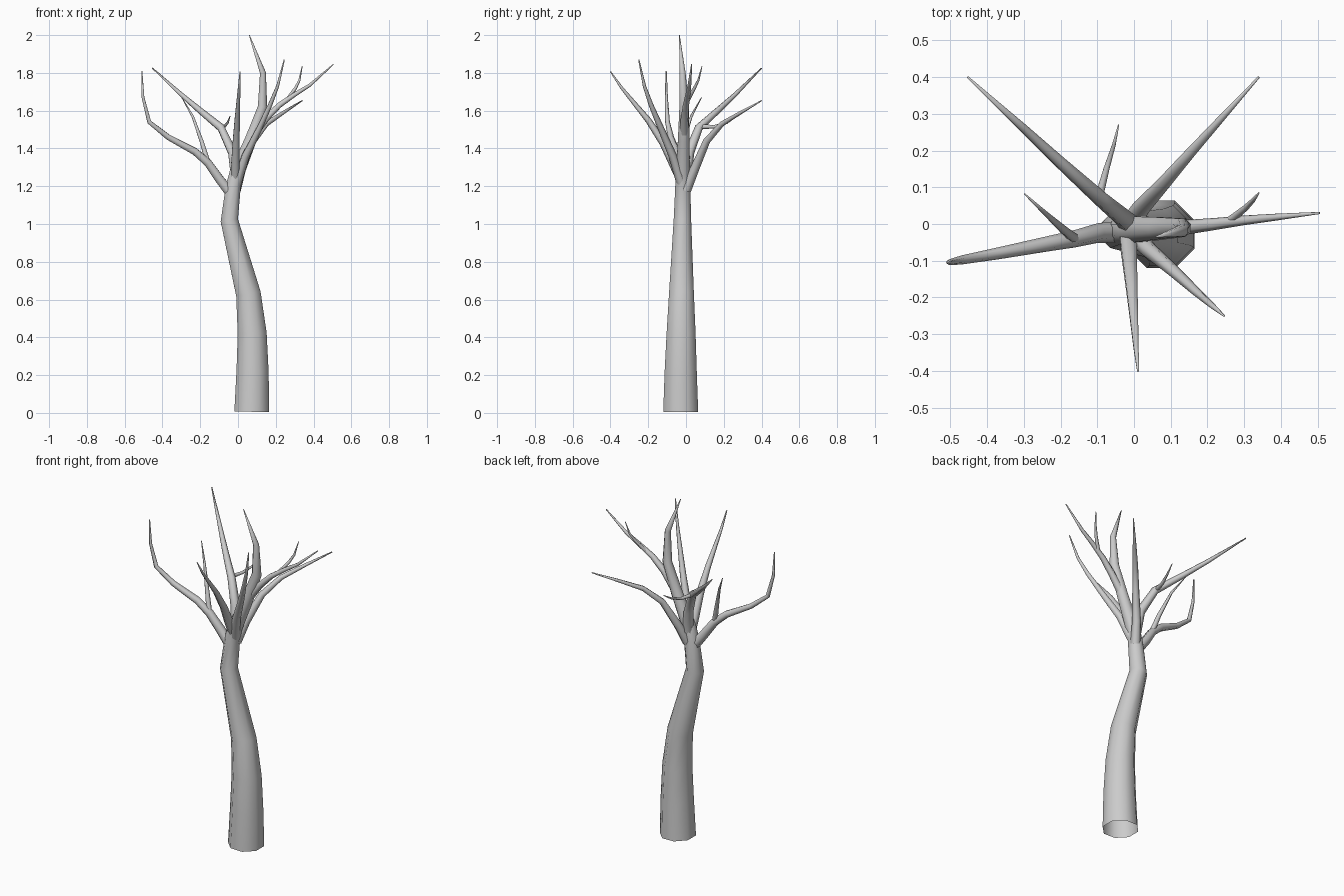
import bpy, bmesh, math
from mathutils import Vector


def limb(name, pts, sides=6):
    """Tapered tube through (x, y, z, radius) points; the thin tip is closed."""
    centers = [Vector(p[:3]) for p in pts]
    n = len(pts)
    bm = bmesh.new()
    rings, side = [], Vector((1, 0, 0))
    for i, c in enumerate(centers):
        a = centers[max(i - 1, 0)]
        b = centers[min(i + 1, n - 1)]
        t = (b - a).normalized()
        side = (side - t * side.dot(t)).normalized()
        up = t.cross(side)
        r = pts[i][3]
        ring = []
        for k in range(sides):
            ang = 2 * math.pi * (k + 0.5) / sides
            ring.append(bm.verts.new(c + (side * math.cos(ang) + up * math.sin(ang)) * r))
        rings.append(ring)
    for lo, hi in zip(rings, rings[1:]):
        for k in range(sides):
            j = (k + 1) % sides
            bm.faces.new((lo[k], lo[j], hi[j], hi[k]))
    bm.faces.new(rings[-1])
    me = bpy.data.meshes.new(name)
    bm.to_mesh(me)
    bm.free()
    me.shade_smooth()
    ob = bpy.data.objects.new(name, me)
    bpy.context.collection.objects.link(ob)
    return ob


def branch(name, path, r0, r1=0.003, power=0.9):
    """Limb whose radius shrinks from r0 to r1 along its length."""
    d = [0.0]
    for a, b in zip(path, path[1:]):
        d.append(d[-1] + (Vector(b) - Vector(a)).length)
    limb(name, [(*p, r1 + (r0 - r1) * (1 - s / d[-1]) ** power) for p, s in zip(path, d)])


# Trunk and its leading shoot, open at the base
limb("trunk", [
    (0.073, -0.028, 0.006, 0.100), (0.077, -0.028, 0.22, 0.092),
    (0.075, -0.026, 0.42, 0.083), (0.055, -0.024, 0.63, 0.071),
    (-0.046, -0.019, 1.02, 0.050), (-0.025, -0.017, 1.20, 0.043),
    (-0.008, -0.016, 1.27, 0.040), (0.068, -0.012, 1.45, 0.033),
    (0.130, -0.010, 1.62, 0.027), (0.132, -0.018, 1.80, 0.017),
    (0.060, -0.035, 2.00, 0.002)], 8)

# Left branch with twig
branch("left_branch", [
    (-0.03, -0.02, 1.15), (-0.10, -0.025, 1.24), (-0.16, -0.04, 1.325),
    (-0.23, -0.053, 1.385), (-0.37, -0.08, 1.46), (-0.47, -0.098, 1.54),
    (-0.503, -0.104, 1.67), (-0.509, -0.105, 1.81)], 0.030)
branch("left_twig", [
    (-0.155, -0.045, 1.31), (-0.19, -0.017, 1.43), (-0.24, 0.028, 1.57),
    (-0.298, 0.082, 1.67)], 0.016, 0.002)

# Back left branch with twig
branch("back_left_branch", [
    (-0.012, 0.0, 1.25), (-0.03, 0.018, 1.38), (-0.09, 0.068, 1.51),
    (-0.20, 0.167, 1.60), (-0.30, 0.26, 1.685), (-0.453, 0.40, 1.825)], 0.030)
branch("back_left_twig", [
    (-0.095, 0.075, 1.515), (-0.075, 0.15, 1.515), (-0.055, 0.215, 1.535),
    (-0.042, 0.27, 1.57)], 0.013, 0.002)

# Back right branch
branch("back_right_branch", [
    (-0.01, 0.0, 1.18), (0.02, 0.045, 1.29), (0.08, 0.11, 1.44),
    (0.15, 0.19, 1.53), (0.24, 0.29, 1.59), (0.34, 0.40, 1.653)], 0.028)

# Right branch with twig
branch("right_branch", [
    (0.09, -0.01, 1.48), (0.15, -0.008, 1.56), (0.22, 0.0, 1.63),
    (0.30, 0.01, 1.685), (0.38, 0.018, 1.735), (0.505, 0.03, 1.845)], 0.023)
branch("right_twig", [
    (0.26, 0.008, 1.655), (0.305, 0.045, 1.72), (0.325, 0.065, 1.76),
    (0.34, 0.085, 1.835)], 0.012, 0.002)

# Front right branch
branch("front_right_branch", [
    (-0.005, -0.025, 1.22), (0.04, -0.07, 1.36), (0.11, -0.13, 1.50),
    (0.17, -0.185, 1.63), (0.21, -0.22, 1.73), (0.245, -0.25, 1.87)], 0.027)

# Front branch
branch("front_branch", [
    (-0.014, -0.02, 1.23), (-0.014, -0.06, 1.31), (-0.010, -0.12, 1.43),
    (-0.004, -0.20, 1.55), (0.006, -0.34, 1.72), (0.011, -0.40, 1.807)], 0.029)
